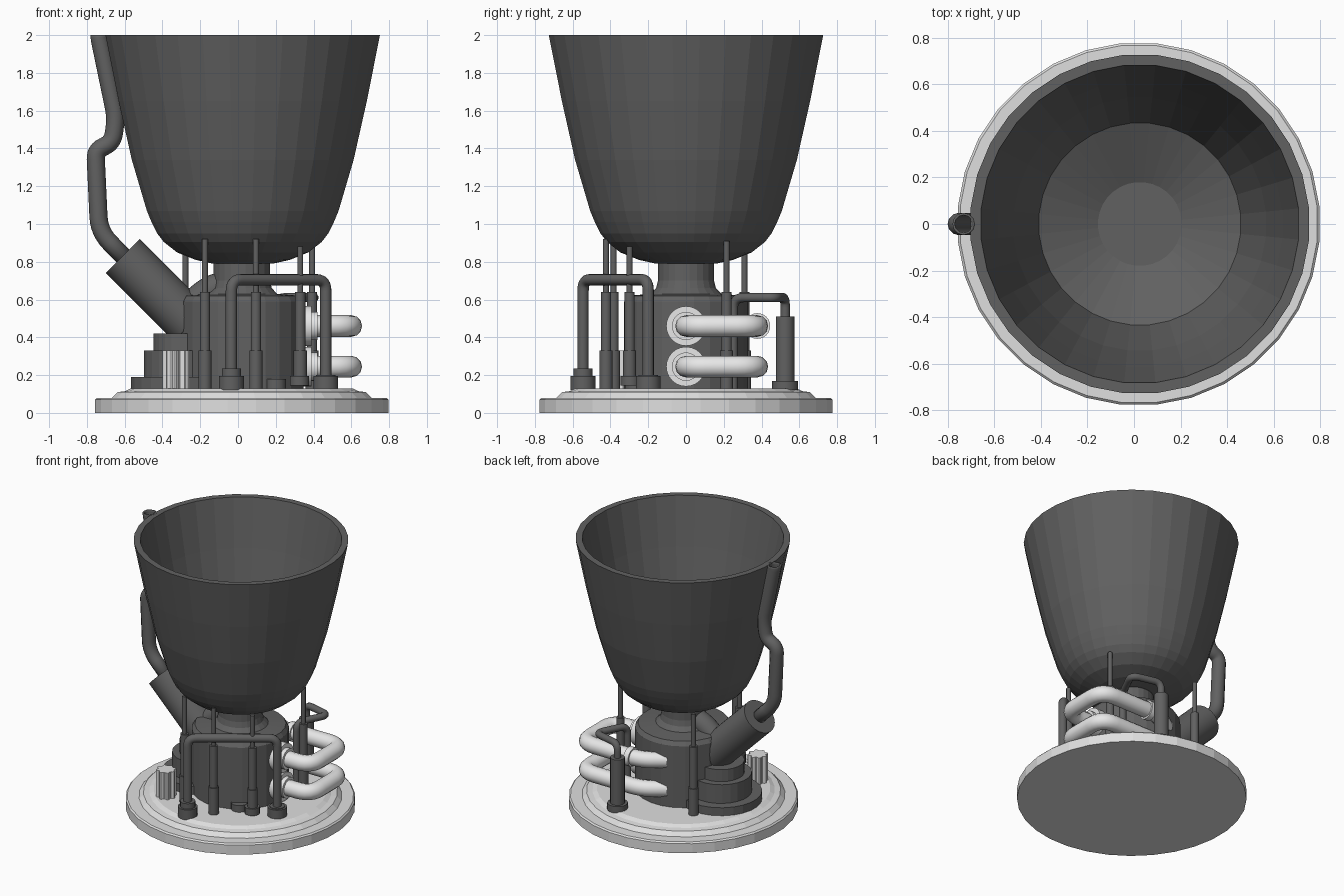
import bpy, bmesh
from math import sin, cos, pi, radians
from mathutils import Vector

cube = bpy.data.objects.get("Cube")
if cube:
    bpy.data.objects.remove(cube, do_unlink=True)


def material(name, value):
    m = bpy.data.materials.new(name)
    color = (value, value, value, 1)
    m.diffuse_color = color
    m.use_nodes = True
    node = next(n for n in m.node_tree.nodes if n.type == 'BSDF_PRINCIPLED')
    node.inputs["Base Color"].default_value = color
    return m


DARK = material("dark iron", 0.12)
LIGHT = material("light steel", 0.74)
PALE = material("pale steel", 0.8)
CX = 0.02  # shared axis of the round parts


def add(name, mesh, mat, smooth=False):
    mesh.materials.append(mat)
    if smooth:
        mesh.shade_smooth()
        mesh.set_sharp_from_angle(angle=radians(40))
    obj = bpy.data.objects.new(name, mesh)
    bpy.context.collection.objects.link(obj)
    return obj


def lathe(name, profile, mat, at=(CX, 0), sides=24, smooth=False, lobes=0):
    """Turn (radius, z) points about a vertical axis and close both ends."""
    bm = bmesh.new()
    rings = []
    for r, z in profile:
        ring = []
        for i in range(sides):
            a = 2 * pi * (i + 0.5) / sides
            k = r * (1 + 0.14 * cos(lobes * a)) if lobes else r
            ring.append(bm.verts.new((at[0] + k * cos(a), at[1] + k * sin(a), z)))
        rings.append(ring)
    for low, high in zip(rings, rings[1:]):
        for i in range(sides):
            j = (i + 1) % sides
            bm.faces.new((low[i], low[j], high[j], high[i]))
    bm.faces.new(rings[0][::-1])
    bm.faces.new(rings[-1])
    mesh = bpy.data.meshes.new(name)
    bm.to_mesh(mesh)
    bm.free()
    return add(name, mesh, mat, smooth)


def rounded(path, radius):
    """Replace each inner corner with a short arc."""
    pts = [Vector(p) for p in path]
    out = [pts[0]]
    for a, b, c in zip(pts, pts[1:], pts[2:]):
        d = min(radius, (a - b).length * 0.48, (c - b).length * 0.48)
        p, q = b + (a - b).normalized() * d, b + (c - b).normalized() * d
        for i in range(7):
            t = i / 6
            out.append(p * (1 - t) ** 2 + b * 2 * t * (1 - t) + q * t * t)
    return out + [pts[-1]]


def tube(name, path, r, mat, bend=0.06, caps=True):
    curve = bpy.data.curves.new(name, 'CURVE')
    curve.dimensions = '3D'
    curve.bevel_depth = r
    curve.bevel_resolution = 4 if r < 0.06 else 10
    curve.use_fill_caps = caps
    pts = rounded(path, bend)
    spline = curve.splines.new('POLY')
    spline.points.add(len(pts) - 1)
    for point, p in zip(spline.points, pts):
        point.co = (*p, 1)
    temp = bpy.data.objects.new("temp_curve", curve)
    bpy.context.collection.objects.link(temp)
    graph = bpy.context.evaluated_depsgraph_get()
    mesh = bpy.data.meshes.new_from_object(temp.evaluated_get(graph))
    bpy.data.objects.remove(temp, do_unlink=True)
    mesh.materials.clear()
    return add(name, mesh, mat, True)


# Stepped base plate
lathe("base_plate", [(0.78, 0), (0.78, 0.07), (0.77, 0.08), (0.69, 0.08),
                     (0.66, 0.11), (0.62, 0.115), (0.59, 0.13)], LIGHT, sides=32)

# Open bowl: outside from the bottom up, then the inside back down
lathe("bowl", [(0.16, 0.79), (0.25, 0.81), (0.35, 0.85), (0.42, 0.905), (0.455, 0.95),
               (0.485, 1.01), (0.51, 1.07), (0.59, 1.34), (0.66, 1.65), (0.73, 2.0),
               (0.685, 2.0), (0.615, 1.65), (0.545, 1.34), (0.435, 0.98), (0.18, 0.86)],
      DARK, at=(0.025, 0), sides=32)

# Central drum and neck
lathe("drum", [(0.33, 0.12), (0.33, 0.59), (0.31, 0.62), (0.19, 0.63),
               (0.16, 0.66), (0.15, 0.70), (0.15, 0.82)], DARK)
tube("neck_branch", [(-0.25, 0, 0.57), (-0.14, 0, 0.66), (0, 0, 0.69)], 0.075, DARK)

# Side outlet: stepped socket, tilted canister and exhaust pipe
lathe("outlet_socket", [(0.28, 0.12), (0.28, 0.19), (0.21, 0.19), (0.21, 0.33),
                        (0.16, 0.33), (0.16, 0.42)], DARK, at=(-0.29, 0))
tube("outlet_canister", [(-0.25, 0, 0.47), (-0.61, 0, 0.83)], 0.127, DARK)
exhaust = tube("exhaust_pipe", [(-0.58, 0, 0.80), (-0.735, 0, 0.96), (-0.755, 0, 1.39),
                                (-0.665, 0, 1.43), (-0.645, 0, 1.56), (-0.732, 0, 1.98),
                                (-0.732, 0, 2.0)],
               0.048, DARK, bend=0.08, caps=False)
wall = exhaust.modifiers.new("wall", 'SOLIDIFY')
wall.thickness = 0.01

# Support rods on a circle, each in three steps
for n, (angle, foot, top) in enumerate([(243, 0.12, 0.92), (280, 0.12, 0.92), (316, 0.19, 0.88),
                                        (30, 0.12, 0.91), (134, 0.12, 0.88)]):
    a = radians(angle)
    lathe(f"support_rod_{n + 1}", [(0.036, foot), (0.036, 0.33), (0.028, 0.33), (0.028, 0.64),
                                   (0.016, 0.64), (0.016, top)], DARK,
          at=(CX + 0.43 * cos(a), 0.43 * sin(a)), sides=12, smooth=True)

# Front loop pipe and its feet
ends = [(-0.035, -0.545), (0.465, -0.2)]
tube("front_loop", [(*ends[0], 0.13), (*ends[0], 0.705), (*ends[1], 0.705), (*ends[1], 0.13)],
     0.03, DARK)
for n, (p, collar) in enumerate(zip(ends, (0.235, 0.20))):
    lathe(f"loop_foot_{n + 1}", [(0.067, 0.12), (0.067, 0.195), (0.052, 0.195), (0.052, collar)],
          DARK, at=p, sides=16, smooth=True)

# Low pads beside the drum
lathe("rod_pad", [(0.052, 0.145), (0.052, 0.195)], DARK, at=(0.325, -0.295), sides=16, smooth=True)
lathe("drum_pad", [(0.055, 0.12), (0.055, 0.18)], DARK, at=(0.2, -0.27), sides=16, smooth=True)

# Rear post with a bent thin pipe
post = (0.2, 0.525)
lathe("rear_post", [(0.07, 0.12), (0.07, 0.17), (0.05, 0.17), (0.05, 0.51)], DARK,
      at=post, sides=16, smooth=True)
tube("rear_thin_pipe", [(*post, 0.50), (*post, 0.61), (0.42, 0.47, 0.61), (0.31, 0.25, 0.61),
                        (0.31, 0.25, 0.13)], 0.025, DARK)

# Two pale coolant pipes with flanges
for n, z in enumerate((0.245, 0.46)):
    tube(f"coolant_pipe_{n + 1}", [(0.33, 0, z), (0.60, 0, z), (0.60, 0.378, z),
                                   (0.10, 0.378, z), (-0.04, 0.28, z)], 0.057, PALE, bend=0.11)
    tube(f"coolant_flange_{n + 1}", [(0.33, 0, z), (0.39, 0, z)], 0.105, PALE)
    tube(f"coolant_boss_{n + 1}", [(0.38, 0, z), (0.42, 0, z)], 0.075, PALE)
tube("coolant_collar", [(0.17, 0.378, 0.46), (0.21, 0.378, 0.46)], 0.068, PALE)

# Fluted knob on the base
lathe("fluted_knob", [(0.062, 0.12), (0.062, 0.33)], LIGHT, at=(-0.33, -0.38), sides=48, lobes=8)
